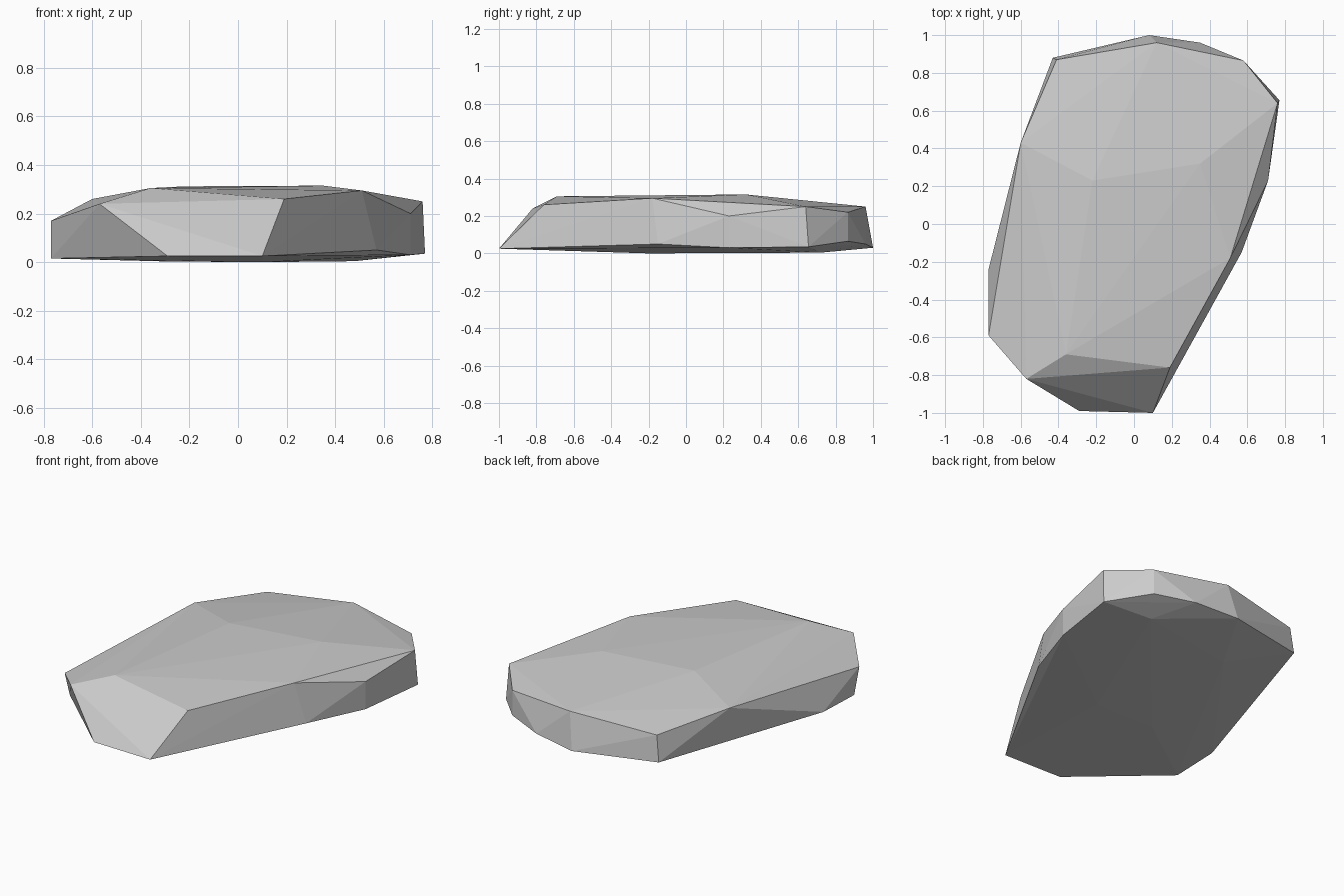
import bpy
import bmesh

cube = bpy.data.objects.get("Cube")
if cube:
    bpy.data.objects.remove(cube, do_unlink=True)

# Stone colour
stone = bpy.data.materials.new("stone grey")
stone.use_nodes = True
grey = (0.6, 0.6, 0.6, 1)
stone.diffuse_color = grey
stone.node_tree.nodes["Principled BSDF"].inputs["Base Color"].default_value = grey

# Corners of the upper rim, counter-clockwise from the back
upper_rim = [
    (.12, .96, .25), (-.41, .87, .21), (-.6, .43, .26), (-.77, -.59, .17),
    (-.57, -.82, .24), (-.36, -.69, .305), (.19, -.76, .26), (.51, -.18, .295),
    (.71, .23, .2), (.76, .64, .25), (.58, .865, .22),
]
# Slight crown of the top face
crown = [(.35, .32, .315), (-.22, .23, .312)]
# Corners of the lower rim
lower_rim = [
    (.08, 1, .03), (-.43, .88, .05), (-.77, -.24, .025), (-.77, -.54, .015),
    (-.29, -.99, .025), (.1, -1, .025), (.57, -.15, .05), (.71, .23, .03),
    (.77, .655, .035), (.58, .865, .065), (.35, .96, .05),
]
# Resting points under the stone
underside = [(.1, -.2, 0), (.48, .72, .004), (-.3, -.2, .003), (-.15, .6, .01)]

# Wrap the corners in a faceted skin
bm = bmesh.new()
for corner in upper_rim + crown + lower_rim + underside:
    bm.verts.new(corner)
bmesh.ops.convex_hull(bm, input=bm.verts[:])
loose = [v for v in bm.verts if not v.link_faces]
bmesh.ops.delete(bm, geom=loose, context="VERTS")
bmesh.ops.recalc_face_normals(bm, faces=bm.faces[:])

mesh = bpy.data.meshes.new("flat_stone")
bm.to_mesh(mesh)
bm.free()
mesh.materials.append(stone)
rock = bpy.data.objects.new("flat_stone", mesh)
bpy.context.collection.objects.link(rock)
